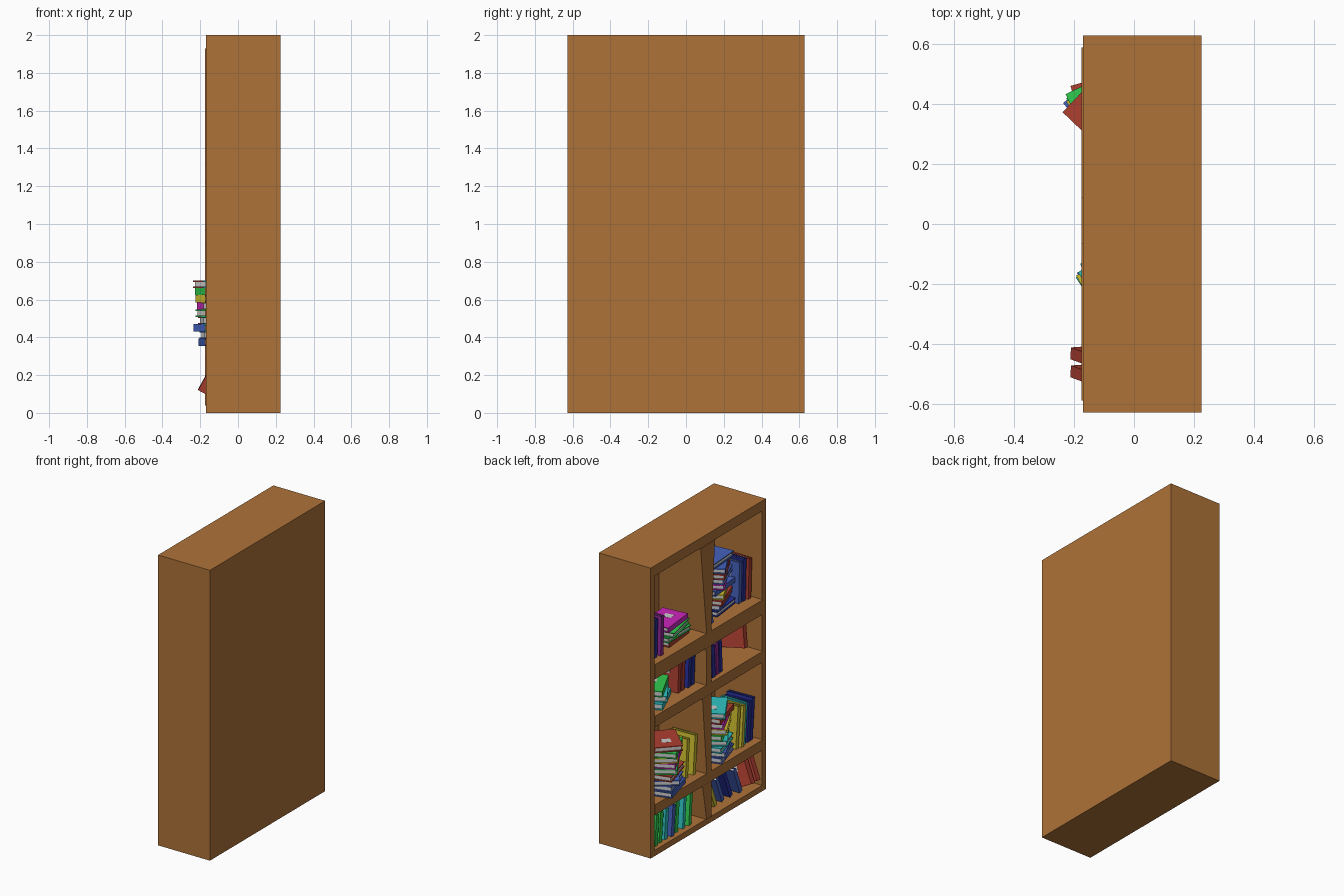
import bpy, bmesh, random
from math import radians, pi
from mathutils import Matrix, Vector, Euler

if "Cube" in bpy.data.objects:
    bpy.data.objects.remove(bpy.data.objects["Cube"])

random.seed(7)
COL = dict(wood=(.42, .17, .04), red=(.42, .05, .03), blue=(.06, .12, .5), navy=(.02, .03, .33),
           green=(.03, .6, .08), cyan=(.03, .55, .55), yellow=(.6, .5, .03), magenta=(.6, .02, .5),
           purple=(.28, .02, .3), page=(.6, .6, .6))
MATS = {}
for k, c in COL.items():
    MATS[k] = bpy.data.materials.new(k)
    MATS[k].diffuse_color = (*c, 1)


def add_box(bm, lo, hi, mat=0):
    lo, hi = Vector(lo), Vector(hi)
    m = Matrix.Translation((lo + hi) / 2) @ Matrix.Diagonal((*(hi - lo), 1))
    r = bmesh.ops.create_cube(bm, size=1, matrix=m)
    for f in {f for v in r['verts'] for f in v.link_faces}:
        f.material_index = mat
    return r['verts']


def finish(bm, name, mats):
    me = bpy.data.meshes.new(name)
    bm.to_mesh(me)
    bm.free()
    for m in mats:
        me.materials.append(MATS[m])
    ob = bpy.data.objects.new(name, me)
    bpy.context.collection.objects.link(ob)
    return ob


def board(name, lo, hi):
    bm = bmesh.new()
    add_box(bm, lo, hi)
    return finish(bm, name, ['wood'])


# Carcass, open towards -x
F, B, Y = -.17, .225, .627
board('back_panel', (.19, -Y, 0), (B, Y, 2))
for s, n in ((-1, 'right'), (1, 'left')):
    a, b = sorted((s * .587, s * Y))
    board('side_panel_' + n, (F, a, 0), (.19, b, 2))
board('top_panel', (F, -.587, 1.93), (.19, .587, 2))
board('bottom_panel', (F, -.587, 0), (.19, .587, .04))
for i, (z0, z1) in enumerate(((.285, .355), (.89, .965), (1.22, 1.32))):
    board(f'shelf_{i + 1}', (F - .004, -.587, z0), (.19, .587, z1))

# Dividers flare slightly at the upper front edge of each bay
ROWS = [(.04, .285), (.355, .89), (.965, 1.22), (1.32, 1.93)]
FLARE = [(.07, -.03), (.07, -.03), (.03, -.03), (.09, -.065)]
for i, ((z0, z1), (p, n)) in enumerate(zip(ROWS, FLARE)):
    bm = bmesh.new()
    for v in add_box(bm, (F - .005, -.025, z0), (.19, .025, z1)):
        if v.co.x < 0 and v.co.z > (z0 + z1) / 2:
            v.co.y = p if v.co.y > 0 else n
    finish(bm, f'divider_{i + 1}', ['wood'])


def book(name, loc, t, w, h, rot, col):
    """Covers and spine around a page block, with a label; centred, spine on -x."""
    bm = bmesh.new()
    c = .006
    for s in (-1, 1):
        a, b = sorted((s * t / 2, s * (t / 2 - c)))
        add_box(bm, (-w / 2, a, -h / 2), (w / 2, b, h / 2))
    add_box(bm, (-w / 2, -t / 2 + c, -h / 2), (-w / 2 + c, t / 2 - c, h / 2))
    add_box(bm, (-w / 2 + c, -t / 2 + c, -h / 2 + .008), (w / 2 - .008, t / 2 - c, h / 2 - .008), 1)
    add_box(bm, (-.03, t / 2 - .002, .01), (.03, t / 2 + .001, .06), 1)
    ob = finish(bm, name, [col, 'page'])
    ob.location = loc
    ob.rotation_euler = rot


def stack(name, x, y, z, top, cols, turn, spread):
    t = (top - z) / len(cols)
    for i, c in enumerate(cols):
        a = radians(turn + random.uniform(-spread, spread))
        if random.random() < .5:
            a += pi
        r = (Euler((0, 0, a)).to_matrix() @ Euler((pi / 2, 0, 0)).to_matrix()).to_euler()
        book(f'{name}_{i + 1}', (x + random.uniform(-.01, .01), y + random.uniform(-.01, .01), z + t * (i + .5)),
             t * .98, .18, .25, r, c)


def row(name, x, y0, y1, z, h, cols, lean=0, t=.03, w=.19):
    for i, c in enumerate(cols):
        y = y0 + (y1 - y0) * (i / max(1, len(cols) - 1))
        k = radians(lean)
        hh = h * random.uniform(.93, 1)
        zc = z + (hh * abs(Vector((0, 1)).rotate(Matrix.Rotation(0, 2)) or 1)) / 2
        book(f'{name}_{i + 1}', (x + random.uniform(-.01, .01), y, zc), t, w, hh,
             (k, 0, radians(random.uniform(-4, 4))), c)


# Left bays (+y), bottom to top
row('bay1_left_book', -.04, .52, .15, .04, .22, ['green', 'green', 'cyan', 'blue', 'green', 'cyan', 'green'], 5)
stack('bay2_left_stack', -.085, .36, .355, .70,
      ['blue', 'blue', 'blue', 'red', 'green', 'magenta', 'yellow', 'green', 'red'], 35, 22)
row('bay2_left_book', -.02, .14, .07, .355, .27, ['yellow', 'yellow'], 5)
stack('bay3_left_stack', -.03, .40, .965, 1.09, ['cyan', 'cyan', 'green'], 20, 15)
row('bay3_left_book', .0, .21, .06, .965, .23, ['red', 'red', 'navy', 'navy'], 3)
row('bay4_left_book', -.03, .55, .44, 1.32, .27, ['purple', 'navy', 'purple'], 2)
stack('bay4_left_stack', -.01, .22, 1.32, 1.46, ['red', 'green', 'green', 'magenta'], 10, 15)

# Right bays (-y), bottom to top
row('bay1_right_book', -.04, -.10, -.36, .055, .2, ['yellow', 'blue', 'navy', 'blue'], -22)
for i, y in enumerate((-.44, -.50)):
    book(f'bay1_right_leaning_{i + 1}', (-.08, y, .155), .04, .2, .18,
         (radians(12), radians(28), radians(4)), 'red')
stack('bay2_right_stack', -.045, -.23, .355, .70,
      ['blue', 'blue', 'cyan', 'cyan', 'green', 'yellow', 'magenta', 'red', 'cyan'], 30, 15)
row('bay2_right_book', -.03, -.40, -.55, .355, .29, ['yellow', 'yellow', 'cyan', 'navy', 'navy'], 5)
row('bay3_right_book', -.04, -.06, -.18, .965, .23, ['red', 'navy', 'purple', 'navy'], -3)
book('bay3_right_leaning', (0, -.51, 1.085), .035, .19, .2, (radians(10), radians(12), 0), 'red')
row('bay4_right_book', -.03, -.10, -.10, 1.32, .29, ['blue'], -8)
stack('bay4_right_stack', .02, -.32, 1.32, 1.68,
      ['navy', 'blue', 'red', 'yellow', 'blue', 'magenta', 'blue', 'red', 'blue', 'blue'], 15, 15)
row('bay4_right_book_b', 0, -.47, -.56, 1.32, .29, ['blue', 'navy', 'red'], 2)

for m in bpy.data.materials:
    if m.users and not m.is_grease_pencil:
        m.use_nodes = True
        m.node_tree.nodes["Principled BSDF"].inputs["Base Color"].default_value = m.diffuse_color
